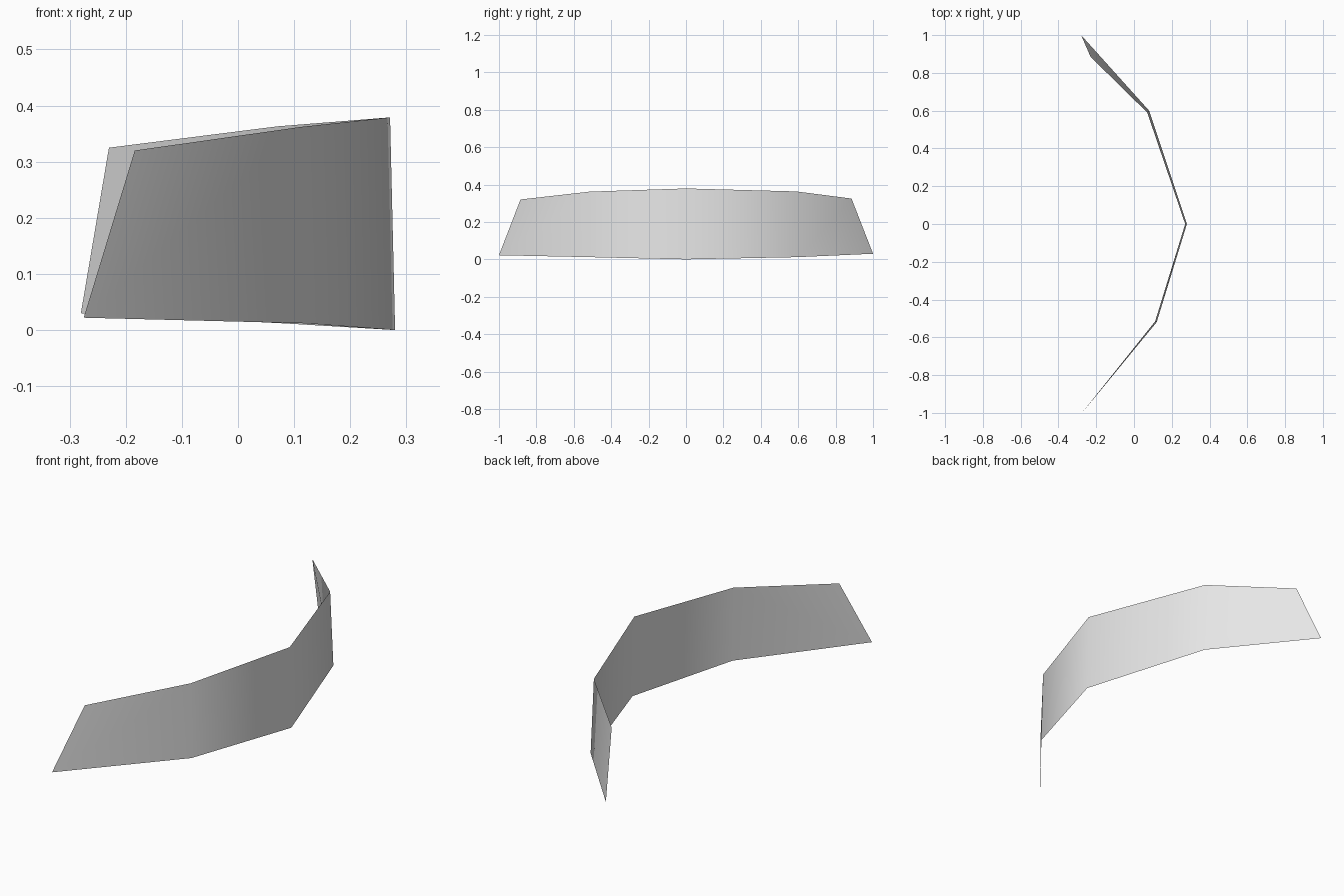
import bpy
import bmesh

if "Cube" in bpy.data.objects:
    bpy.data.objects.remove(bpy.data.objects["Cube"])

# Pale grey material
grey = bpy.data.materials.new("pale_grey")
grey.diffuse_color = (0.8, 0.8, 0.8, 1.0)
grey.use_nodes = True
grey.node_tree.nodes["Principled BSDF"].inputs["Base Color"].default_value = grey.diffuse_color

# Lower and upper rails of the wraparound panel
lower = [(-0.275, -1.0, 0.022), (0.12, -0.52, 0.012), (0.28, 0.0, 0.0),
         (0.08, 0.60, 0.012), (-0.28, 1.0, 0.03)]
upper = [(-0.184, -0.885, 0.32), (0.112, -0.515, 0.362), (0.271, 0.0, 0.379),
         (0.07, 0.59, 0.363), (-0.23, 0.885, 0.325)]

# Thin curved panel: one smooth strip of quads facing outward
bm = bmesh.new()
low = [bm.verts.new(p) for p in lower]
top = [bm.verts.new(p) for p in upper]
for i in range(len(low) - 1):
    face = bm.faces.new((low[i], low[i + 1], top[i + 1], top[i]))
    face.smooth = True

mesh = bpy.data.meshes.new("curved_panel")
bm.to_mesh(mesh)
bm.free()
mesh.materials.append(grey)
panel = bpy.data.objects.new("curved_panel", mesh)
bpy.context.collection.objects.link(panel)
